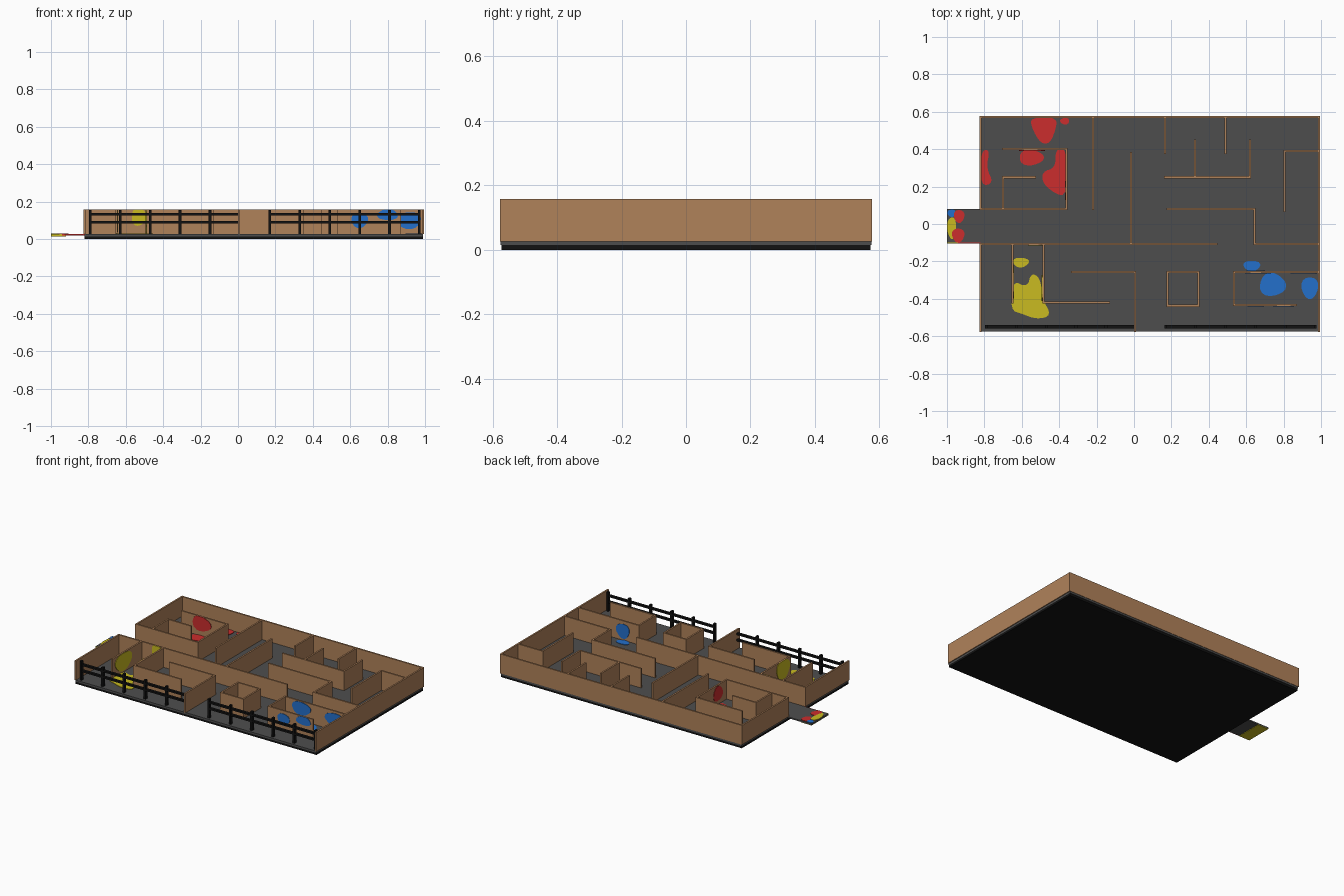
import bpy
import bmesh
import math
from mathutils import Vector

default_cube = bpy.data.objects.get("Cube")
if default_cube:
    bpy.data.objects.remove(default_cube, do_unlink=True)


def make_material(name, colour):
    mat = bpy.data.materials.new(name)
    mat.use_nodes = True
    mat.diffuse_color = (*colour, 1)
    mat.node_tree.nodes["Principled BSDF"].inputs["Base Color"].default_value = (*colour, 1)
    return mat


BROWN = make_material("plywood brown", (0.434, 0.223, 0.102))
GREY = make_material("floor grey", (0.076, 0.076, 0.076))
BLACK = make_material("railing black", (0.006, 0.006, 0.006))
RED = make_material("paint red", (0.6, 0.026, 0.026))
YELLOW = make_material("paint yellow", (0.59, 0.5, 0.015))
BLUE = make_material("paint blue", (0.017, 0.162, 0.6))

# Shared levels and grid lines of the floor plan
FLOOR, WALL_TOP, THICK, SKIN = 0.027, 0.158, 0.011, 0.003
LEFT, RIGHT, FRONT, BACK = -0.82, 0.99, -0.572, 0.572
HALL_N, HALL_S = 0.08, -0.107
ROW_S, ROW_N = -0.257, 0.25


def finish(name, bm, mat):
    bmesh.ops.recalc_face_normals(bm, faces=bm.faces)
    mesh = bpy.data.meshes.new(name)
    bm.to_mesh(mesh)
    bm.free()
    mesh.materials.append(mat)
    obj = bpy.data.objects.new(name, mesh)
    bpy.context.collection.objects.link(obj)
    return obj


def add_box(bm, low, high):
    low, high = Vector(low), Vector(high)
    cube = bmesh.ops.create_cube(bm, size=1)["verts"]
    bmesh.ops.scale(bm, vec=high - low, verts=cube)
    bmesh.ops.translate(bm, vec=(low + high) / 2, verts=cube)


def box(name, mat, low, high):
    bm = bmesh.new()
    add_box(bm, low, high)
    return finish(name, bm, mat)


def wall(name, *path):
    """Upright panels following an axis-aligned path on the floor."""
    bm = bmesh.new()
    half = THICK / 2
    for (ax, ay), (bx, by) in zip(path, path[1:]):
        add_box(bm, (min(ax, bx) - half, min(ay, by) - half, FLOOR),
                (max(ax, bx) + half, max(ay, by) + half, WALL_TOP))
    return finish(name, bm, BROWN)


def oval(u, v, ru, rv, steps=18):
    """Slightly wobbly ellipse."""
    ring = []
    for i in range(steps):
        a = math.tau * i / steps
        wobble = 1 + 0.07 * math.sin(3 * a + u * 20)
        ring.append((u + ru * wobble * math.cos(a), v + rv * wobble * math.sin(a)))
    return ring


def soften(points, rounds=2):
    """Round a coarse outline by cutting its corners."""
    ring = [Vector(p) for p in points]
    for _ in range(rounds):
        cut = []
        for p, q in zip(ring, ring[1:] + ring[:1]):
            cut += [p.lerp(q, 0.25), p.lerp(q, 0.75)]
        ring = cut
    return ring


def splash(name, mat, ring, plane="z", level=FLOOR, side=1):
    """Thin paint plate lying on a floor (z) or on a wall face (x or y)."""
    place = {"z": lambda u, v, w: (u, v, w),
             "y": lambda u, v, w: (u, w, v),
             "x": lambda u, v, w: (w, u, v)}[plane]
    if plane != "z":
        level += side * THICK / 2
        ring = [(u, min(max(v, FLOOR), WALL_TOP)) for u, v in ring]
    bm = bmesh.new()
    under = [bm.verts.new(place(u, v, level)) for u, v in ring]
    over = [bm.verts.new(place(u, v, level + side * SKIN)) for u, v in ring]
    caps = [bm.faces.new(under), bm.faces.new(over)]
    for i in range(len(under)):
        j = (i + 1) % len(under)
        if (under[i].co - under[j].co).length > 1e-6:
            bm.faces.new((under[i], under[j], over[j], over[i]))
    bmesh.ops.triangulate(bm, faces=caps)
    return finish(name, bm, mat)


# Base slab, floor and entrance ramp
box("base_slab", BLACK, (LEFT, FRONT, 0), (RIGHT, BACK, 0.015))
box("floor", GREY, (LEFT, FRONT - SKIN, 0.015), (RIGHT, BACK + SKIN, FLOOR))
box("ramp", GREY, (-1, -0.1, 0.018), (LEFT, HALL_N, FLOOR))

# Outer walls, open at the front and at the ramp
wall("outer_wall", (LEFT, HALL_N), (LEFT, BACK), (RIGHT, BACK), (RIGHT, FRONT))
wall("front_right_outer_wall", (LEFT, HALL_S), (LEFT, FRONT))

# Walls behind the corridor
wall("red_room_wall", (LEFT, HALL_N), (-0.36, HALL_N), (-0.36, 0.4), (-0.7, 0.4))
wall("red_room_nook", (-0.7, HALL_N), (-0.7, ROW_N), (-0.53, ROW_N))
wall("long_divider", (-0.22, BACK), (-0.22, HALL_N))
wall("middle_divider", (-0.015, 0.38), (-0.015, HALL_S))
for name, x in (("back_stub", 0.165), ("second_back_stub", 0.49)):
    wall(name, (x, BACK), (x, 0.38))
wall("cross_wall", (0.165, ROW_N), (0.62, ROW_N), (0.62, 0.445))
wall("cross_wall_stub", (0.325, ROW_N), (0.325, 0.445))
wall("corner_room_wall", (RIGHT, 0.39), (0.805, 0.39), (0.805, 0.07))
wall("corridor_wall", (0.18, HALL_N), (0.645, HALL_N), (0.645, HALL_S), (RIGHT, HALL_S))

# Walls in front of the corridor
wall("long_corridor_wall", (LEFT, HALL_S), (0.44, HALL_S))
wall("yellow_room_wall", (-0.65, HALL_S), (-0.65, -0.42))
wall("yellow_room_bend", (-0.485, HALL_S), (-0.485, -0.42), (-0.135, -0.42))
wall("front_divider", (-0.33, ROW_S), (0.005, ROW_S), (0.005, FRONT))
wall("closed_box", (0.18, ROW_S), (0.345, ROW_S), (0.345, -0.437), (0.18, -0.437), (0.18, ROW_S))
wall("blue_room_wall", (RIGHT, ROW_S), (0.535, ROW_S), (0.535, -0.433), (0.865, -0.433))

# Front railings: two rails on evenly spaced posts
for name, start, end, count in (("right_railing", -0.79, 0, 5), ("left_railing", 0.17, 0.975, 6)):
    bm = bmesh.new()
    y = -0.55
    for z in (0.09, 0.132):
        add_box(bm, (start - 0.006, y - 0.009, z - 0.006), (end, y + 0.009, z + 0.006))
    for i in range(count):
        x = start + 0.16 * i
        add_box(bm, (x - 0.007, y - 0.01, FLOOR), (x + 0.007, y + 0.01, 0.156))
    finish(name, bm, BLACK)

# Red paint
splash("red_back_splash", RED, soften([(-0.55, 0.57), (-0.41, 0.57), (-0.42, 0.5),
                                       (-0.45, 0.43), (-0.5, 0.43), (-0.55, 0.52)]))
splash("red_spot", RED, oval(-0.37, 0.55, 0.024, 0.018))
splash("red_edge_splash", RED, soften([(-0.82, 0.39), (-0.77, 0.4), (-0.79, 0.3),
                                       (-0.75, 0.22), (-0.82, 0.2)]))
splash("red_inner_splash", RED, oval(-0.55, 0.355, 0.065, 0.042))
splash("red_corner_splash", RED, soften([(-0.42, 0.4), (-0.36, 0.41), (-0.36, 0.15), (-0.42, 0.16),
                                         (-0.49, 0.22), (-0.49, 0.28), (-0.42, 0.3)]))
splash("red_wall_splash", RED, oval(-0.55, 0.11, 0.07, 0.05), "y", 0.4, -1)
splash("red_side_wall_splash", RED, oval(0.18, 0.1, 0.05, 0.05), "x", -0.36, -1)

# Yellow paint
splash("yellow_spot", YELLOW, oval(-0.605, -0.205, 0.042, 0.026))
splash("yellow_splash", YELLOW, soften([(-0.65, -0.3), (-0.57, -0.34), (-0.55, -0.26), (-0.5, -0.29),
                                        (-0.49, -0.4), (-0.44, -0.49), (-0.52, -0.51),
                                        (-0.6, -0.48), (-0.66, -0.46)]))
splash("yellow_wall_splash", YELLOW, oval(-0.53, 0.12, 0.04, 0.05), "y", HALL_S, -1)
splash("yellow_right_wall_splash", YELLOW, oval(-0.31, 0.1, 0.09, 0.06), "x", -0.65)
splash("yellow_left_wall_splash", YELLOW, oval(-0.34, 0.1, 0.07, 0.07), "x", -0.485, -1)

# Blue paint
for name, shape in (("blue_outer_spot", (0.63, -0.223, 0.045, 0.028)),
                    ("blue_middle_spot", (0.74, -0.325, 0.07, 0.062)),
                    ("blue_side_spot", (0.94, -0.34, 0.045, 0.058))):
    splash(name, BLUE, oval(*shape))
splash("blue_front_wall_spot", BLUE, oval(0.65, 0.1, 0.045, 0.04), "y", -0.433, -1)
splash("blue_front_wall_streak", BLUE, oval(0.8, 0.13, 0.055, 0.03), "y", -0.433, -1)
splash("blue_inner_wall_streak", BLUE, oval(0.91, 0.1, 0.07, 0.045), "y", ROW_S, -1)
splash("blue_inner_wall_spot", BLUE, oval(0.66, 0.11, 0.07, 0.045), "y", ROW_S, -1)
splash("blue_rear_wall_spot", BLUE, oval(0.65, 0.09, 0.05, 0.05), "y", ROW_S)

# Painted end of the ramp, top, front edge and underside
for name, mat, shape in (("ramp_left_red", RED, (-0.935, 0.042, 0.028, 0.035)),
                         ("ramp_right_red", RED, (-0.94, -0.06, 0.033, 0.038)),
                         ("ramp_yellow", YELLOW, (-0.975, -0.02, 0.024, 0.058)),
                         ("ramp_blue", BLUE, (-0.976, 0.058, 0.022, 0.02))):
    splash(name, mat, oval(*shape))
box("ramp_edge_yellow", YELLOW, (-1, -0.103, 0.018), (-0.94, -0.1, FLOOR))
box("ramp_edge_red", RED, (-0.94, -0.103, 0.018), (LEFT, -0.1, FLOOR))
box("ramp_under_yellow", YELLOW, (-1, -0.1, 0.015), (-0.92, HALL_N, 0.018))
